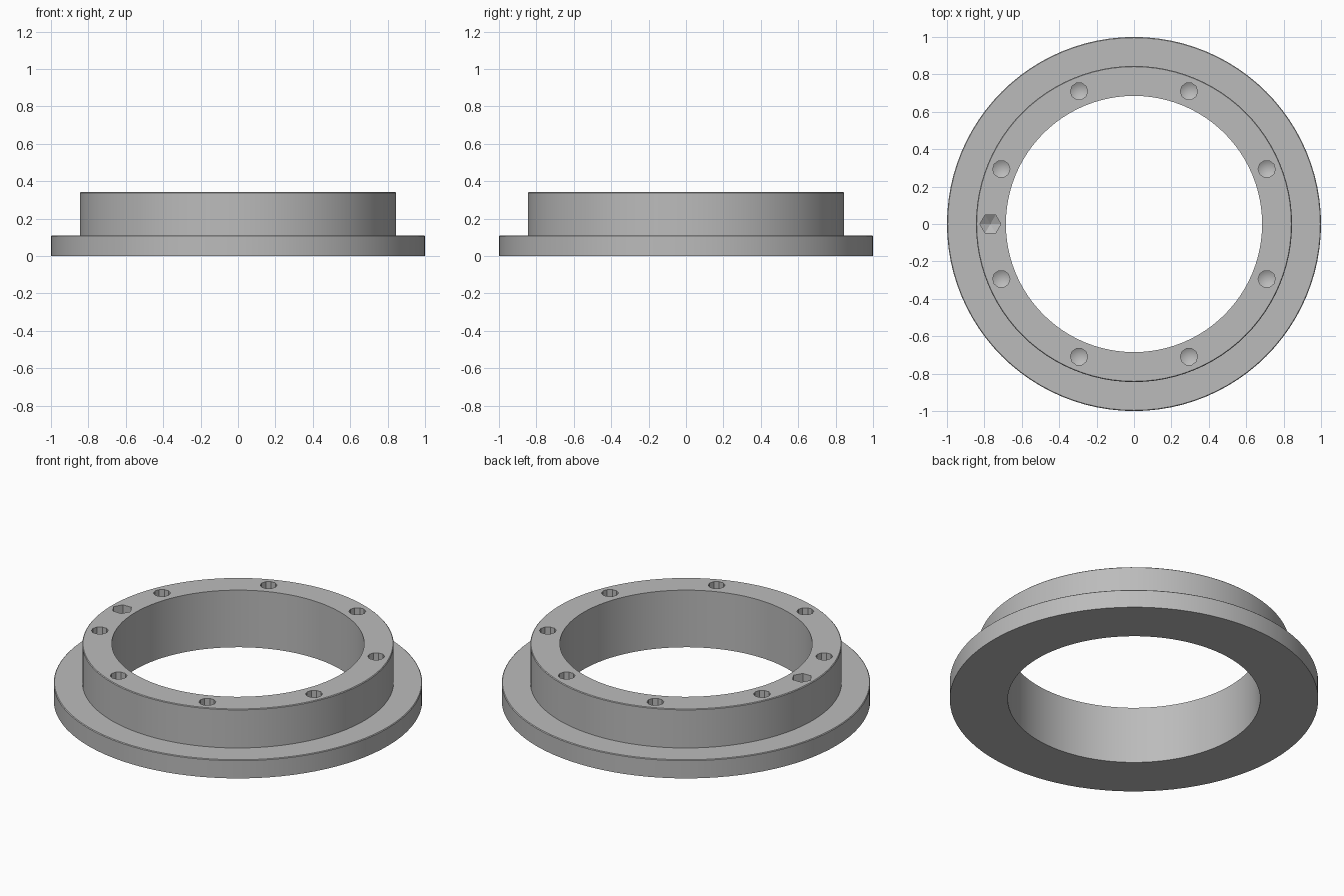
import bpy
import bmesh
from math import cos, sin, pi, radians
from mathutils import Matrix, Vector

cube = bpy.data.objects.get("Cube")
if cube:
    bpy.data.objects.remove(cube, do_unlink=True)

# One grey for the whole part
grey = bpy.data.materials.new("machined grey")
grey.use_nodes = True
colour = (0.5, 0.5, 0.5, 1)
grey.diffuse_color = colour
grey.node_tree.nodes["Principled BSDF"].inputs["Base Color"].default_value = colour


def make_object(name, bm):
    bmesh.ops.recalc_face_normals(bm, faces=bm.faces)
    mesh = bpy.data.meshes.new(name)
    bm.to_mesh(mesh)
    bm.free()
    mesh.materials.append(grey)
    obj = bpy.data.objects.new(name, mesh)
    bpy.context.collection.objects.link(obj)
    return obj


def lathe(bm, profile, sides, closed, centre=(0, 0)):
    """Spin (radius, z) points round a vertical axis; radius 0 makes a tip."""
    rings = []
    for r, z in profile:
        count = sides if r else 1
        rings.append([bm.verts.new((centre[0] + r * cos(2 * pi * i / sides),
                                    centre[1] + r * sin(2 * pi * i / sides), z))
                      for i in range(count)])
    pairs = list(zip(rings, rings[1:]))
    if closed:
        pairs.append((rings[-1], rings[0]))
    for a, b in pairs:
        for i in range(sides):
            j = (i + 1) % sides
            corners = [a[i % len(a)], a[j % len(a)], b[j % len(b)], b[i % len(b)]]
            bm.faces.new(list(dict.fromkeys(corners)))


# Flange and raised collar as one turned ring
inner, collar, flange = 0.685, 0.845, 1.0
step, top, edge = 0.11, 0.342, 0.004
bm = bmesh.new()
lathe(bm, [(inner, 0), (flange, 0), (flange, step - edge), (flange - edge, step),
           (collar, step), (collar, top - edge), (collar - edge, top), (inner, top)],
      96, True)
ring = make_object("flanged_ring", bm)

# Blind drill cutters: eight bolt holes and one larger locating hole
bolt_circle, depth = 0.768, 0.14
holes = [(22.5 + 45 * i, 0.046, 10) for i in range(8)] + [(180, 0.056, 6)]
bm = bmesh.new()
for angle, radius, sides in holes:
    a = radians(angle)
    lathe(bm, [(0, top - depth - radius * 0.6), (radius, top - depth),
               (radius, top + 0.05), (0, top + 0.05)], sides, False,
          (bolt_circle * cos(a), bolt_circle * sin(a)))
cutter = make_object("hole_cutter", bm)
cutter.hide_render = True

# Drill the holes, then discard the cutter
drill = ring.modifiers.new("holes", "BOOLEAN")
drill.operation = "DIFFERENCE"
drill.solver = "EXACT"
drill.object = cutter
bpy.ops.object.select_all(action="DESELECT")
ring.select_set(True)
bpy.context.view_layer.objects.active = ring
bpy.ops.object.modifier_apply(modifier=drill.name)
bpy.data.objects.remove(cutter, do_unlink=True)
bpy.ops.object.shade_smooth_by_angle(angle=radians(30))
